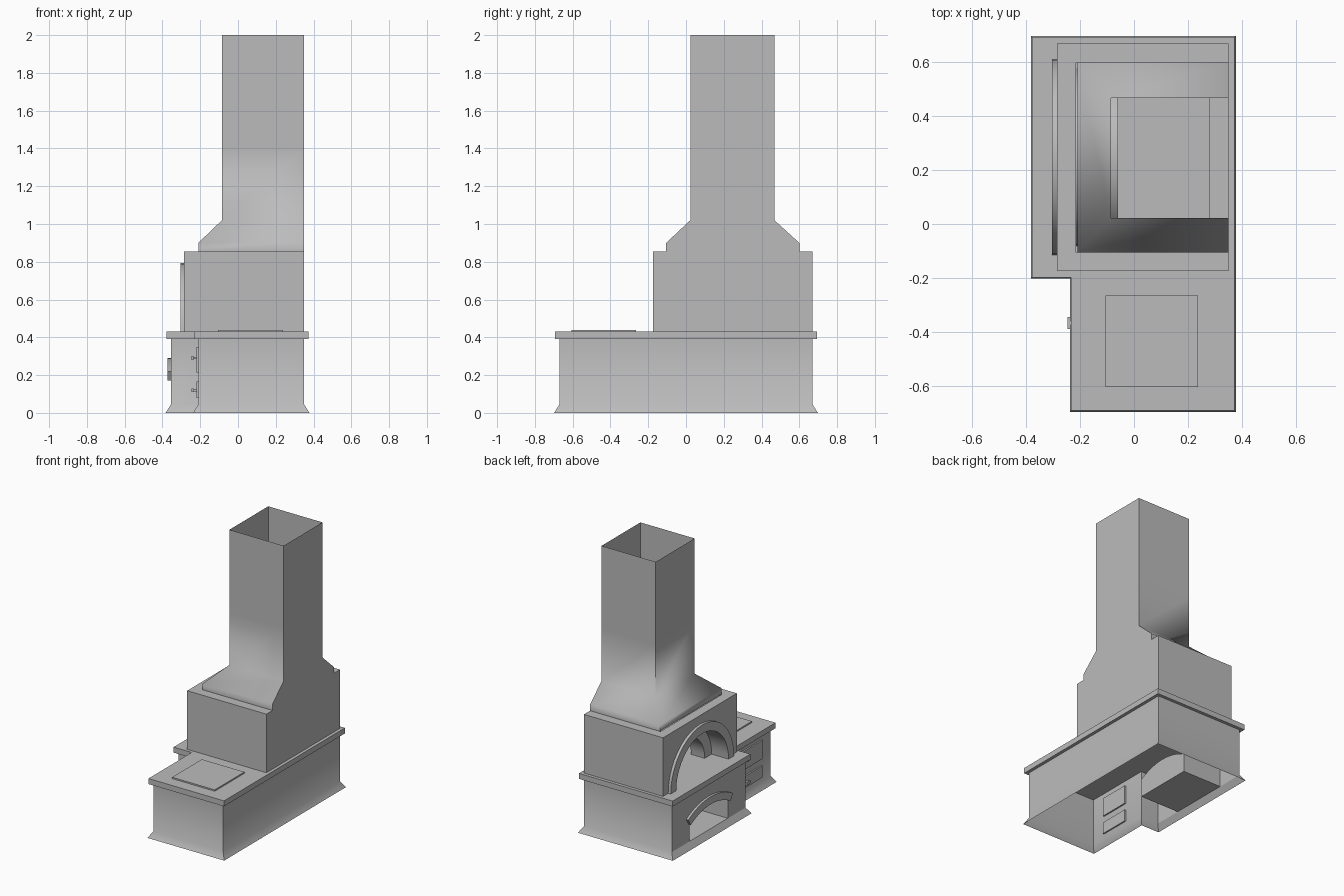
import bpy, bmesh, math

cube = bpy.data.objects.get("Cube")
if cube:
    bpy.data.objects.remove(cube, do_unlink=True)

grey = bpy.data.materials.new("plaster_grey")
grey.use_nodes = True
COLOUR = (0.5, 0.5, 0.5, 1)
grey.diffuse_color = COLOUR
grey.node_tree.nodes["Principled BSDF"].inputs["Base Color"].default_value = COLOUR


def finish(name, bm, angle=30):
    bmesh.ops.remove_doubles(bm, verts=bm.verts, dist=0.0005)
    bmesh.ops.recalc_face_normals(bm, faces=bm.faces)
    mesh = bpy.data.meshes.new(name)
    bm.to_mesh(mesh)
    bm.free()
    mesh.materials.append(grey)
    obj = bpy.data.objects.new(name, mesh)
    bpy.context.collection.objects.link(obj)
    bpy.ops.object.select_all(action='DESELECT')
    obj.select_set(True)
    bpy.context.view_layer.objects.active = obj
    bpy.ops.object.shade_smooth_by_angle(angle=math.radians(angle))
    return obj


def skin(bm, rings, skip=()):
    """Join successive closed rings of points with quads."""
    loops = [[bm.verts.new(p) for p in ring] for ring in rings]
    for k, (a, b) in enumerate(zip(loops, loops[1:])):
        for i in range(len(a)):
            if (k, i) not in skip:
                j = (i + 1) % len(a)
                bm.faces.new((a[i], a[j], b[j], b[i]))
    return loops


def prism(name, pts, axis, a, b, cap_start=True):
    """Extrude an outline along x or z."""
    def place(t):
        return [(t, u, v) if axis == 'x' else (u, v, t) for u, v in pts]
    bm = bmesh.new()
    loops = skin(bm, [place(a), place(b)])
    bm.faces.new(loops[1])
    if cap_start:
        bm.faces.new(loops[0])
    return finish(name, bm)


def box(name, x, y, z):
    return prism(name, [(x[0], y[0]), (x[1], y[0]), (x[1], y[1]), (x[0], y[1])], 'z', *z)


def arc(radius, cz, half_angle, n=20):
    """Arch points in the y-z plane, from high y to low y."""
    angles = [half_angle * (1 - 2 * i / n) for i in range(n + 1)]
    return [(MID + radius * math.sin(t), cz + radius * math.cos(t)) for t in angles]


def arch_ring(name, inner, outer, cz, half_angle, x0, x1):
    pts = arc(outer, cz, half_angle) + arc(inner, cz, half_angle)[::-1]
    return prism(name, pts, 'x', x0, x1)


MID = 0.248                # y centre of the oven
COUNTER_Z, COUNTER_TOP = 0.39, 0.43
FLARE_TOP = 0.045
HALF = math.pi / 2


def ell(d, right=0.35):
    """L-shaped plan, grown outwards by d."""
    return [(right + d, -0.67 - d), (right + d, 0.67 + d), (-0.355 - d, 0.67 + d),
            (-0.355 - d, -0.175 - d), (-0.21 - d, -0.175 - d), (-0.21 - d, -0.67 - d)]


# Base walls with flared foot, and an arched opening in the wide side wall
NICHE_HALF, NICHE_R, NICHE_CZ = 0.22, 0.44, -0.205
niche_angle = math.asin(NICHE_HALF / NICHE_R)
niche = ([(MID + NICHE_HALF, FLARE_TOP)] + arc(NICHE_R, NICHE_CZ, niche_angle)
         + [(MID - NICHE_HALF, FLARE_TOP)])
bm = bmesh.new()
rings = [[(x, y, z) for x, y in ell(d)]
         for d, z in ((0.028, 0), (0, FLARE_TOP), (0, COUNTER_Z))]
skin(bm, rings, skip={(1, 2)})
outline = [(-0.175, FLARE_TOP), (-0.175, COUNTER_Z), (0.67, COUNTER_Z), (0.67, FLARE_TOP)]
bm.faces.new([bm.verts.new((-0.355, y, z)) for y, z in outline + niche])
finish("base_walls", bm, 40)

# Wood niche and its arched trim
prism("wood_niche", niche, 'x', -0.355, -0.04, cap_start=False)
arch_ring("niche_trim", NICHE_R, NICHE_R + 0.055, NICHE_CZ, niche_angle + 0.02, -0.372, -0.35)

# Counter slab and cooking plate
prism("counter", ell(0.023), 'z', COUNTER_Z, COUNTER_TOP)
box("cooking_plate", (-0.105, 0.237), (-0.605, -0.265), (COUNTER_TOP, 0.44))

# Oven body: thick walls, the side wall cut by a round arch
BODY_TOP, ARCH_R = 0.855, 0.30
front = [(-0.175, COUNTER_TOP), (-0.175, BODY_TOP), (0.67, BODY_TOP), (0.67, COUNTER_TOP)]
prism("oven_mouth_wall", front + arc(ARCH_R, COUNTER_TOP, HALF), 'x', -0.285, -0.215)
plan = [(-0.215, -0.175), (0.35, -0.175), (0.35, 0.67), (-0.215, 0.67),
        (-0.215, 0.60), (0.28, 0.60), (0.28, -0.105), (-0.215, -0.105)]
prism("oven_walls", plan, 'z', COUNTER_TOP, BODY_TOP)

# Stepped vault behind the mouth, and the mouth trim
arch_ring("mouth_trim", ARCH_R, 0.363, COUNTER_TOP, HALF, -0.305, -0.28)
arch_ring("outer_vault", ARCH_R, 0.33, COUNTER_TOP, HALF, -0.215, -0.17)
arch_ring("inner_vault", 0.22, 0.33, COUNTER_TOP, HALF, -0.17, -0.06)

# Hood and chimney, one open sheet, flush with the flat wall
bm = bmesh.new()
wide, narrow = (-0.21, -0.105, 0.60), (-0.085, 0.023, 0.468)
levels = ((wide, BODY_TOP), (wide, 0.90), (narrow, 1.02), (narrow, 1.4), (narrow, 2.0))
skin(bm, [[(x, y0, z), (0.35, y0, z), (0.35, y1, z), (x, y1, z)]
          for (x, y0, y1), z in levels])
finish("hood_and_chimney", bm, 60)

# Stove doors with handles on the narrow side wall
for label, z0, z1, grip in (("fire", 0.215, 0.35, 0.29), ("ash", 0.08, 0.165, 0.12)):
    box(label + "_door", (-0.221, -0.2), (-0.56, -0.335), (z0, z1))
    box(label + "_handle_stem", (-0.24, -0.22), (-0.375, -0.36), (grip - 0.006, grip + 0.006))
    box(label + "_handle_grip", (-0.246, -0.236), (-0.39, -0.345), (grip - 0.01, grip + 0.01))
